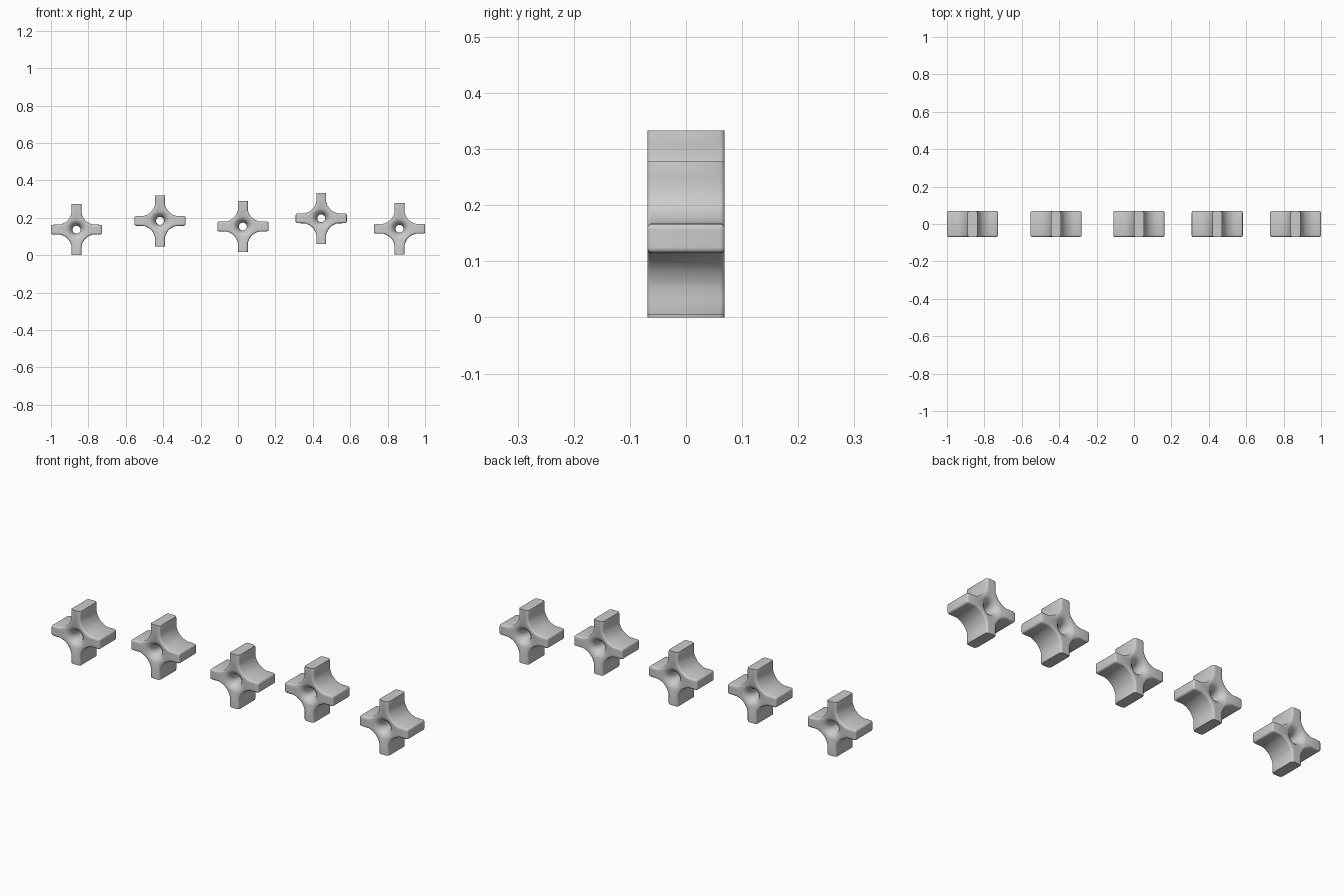
import bpy, bmesh, math
from mathutils import Vector

if "Cube" in bpy.data.objects:
    bpy.data.objects.remove(bpy.data.objects["Cube"])

grey = bpy.data.materials.new("light grey")
grey.diffuse_color = (0.6, 0.6, 0.6, 1)
grey.use_nodes = True
grey.node_tree.nodes["Principled BSDF"].inputs["Base Color"].default_value = grey.diffuse_color

DEPTH = 0.069       # half depth along y
TIP = 0.1365        # arm reach
HALF = 0.0265       # arm half thickness


def quarter():
    """Outline from the right tip round to the top tip (first quadrant)."""
    pts = [(TIP, 0.0), (TIP, HALF * 0.55), (TIP, HALF - 0.001), (0.11, HALF)]
    # concave web between two arms
    a, c, b = Vector((0.087, HALF)), Vector((0.062, 0.034)), Vector((0.048, 0.048))
    half_web = [a * (1 - t) ** 2 + c * 2 * t * (1 - t) + b * t * t
                for t in (0, 0.25, 0.5, 0.75, 1)]
    pts += [tuple(p) for p in half_web]
    pts += [(p.y, p.x) for p in reversed(half_web[:-1])]
    pts += [(HALF, 0.11), (HALF, TIP), (HALF * 0.55, TIP)]
    return pts


def outline():
    pts = []
    for k in range(4):
        q = quarter()
        if k % 2:       # mirrored quadrants keep the arms matching
            q = [(x, z) for z, x in reversed(q[1:] + [(0.0, TIP)])]
            q = [(z, x) for x, z in q]
            q = [(-x, z) for x, z in q] if k == 1 else [(x, -z) for x, z in reversed(quarter()[1:] + [(0.0, TIP)])]
        elif k == 2:
            q = [(-x, -z) for x, z in q]
        pts += q
    return pts


def build_piece(name, cx, cz):
    bm = bmesh.new()
    flat = outline()
    n = len(flat)

    def ring(y, radius=None):
        out = []
        for x, z in flat:
            s = 1 if radius is None else radius / math.hypot(x, z)
            out.append(bm.verts.new((x * s, y, z * s)))
        return out

    # front rim, round dimple, through hole, back dimple, back rim
    rings = [ring(-DEPTH)]
    for radius, y in ((0.054, DEPTH), (0.043, 0.065), (0.033, 0.056),
                      (0.025, 0.042), (0.021, 0.025)):
        rings.append(ring(-y, radius))
    for radius, y in ((0.021, 0.025), (0.025, 0.042), (0.033, 0.056),
                      (0.043, 0.065), (0.054, DEPTH)):
        rings.append(ring(y, radius))
    rings.append(ring(DEPTH))
    for a, b in zip(rings, rings[1:] + rings[:1]):
        for i in range(n):
            j = (i + 1) % n
            bm.faces.new((a[i], a[j], b[j], b[i]))
    bmesh.ops.recalc_face_normals(bm, faces=bm.faces)

    # round the rims and side-arm tips, leave the upright tips crisp
    def rounded(e):
        p, q = (v.co for v in e.verts)
        if abs(p.z) > TIP - 1e-4 and abs(q.z) > TIP - 1e-4:
            return False
        rim = all(abs(abs(c.y) - DEPTH) < 1e-5 and p.y * q.y > 0 for c in (p, q))
        outer = all(math.hypot(c.x, c.z) > 0.06 for c in (p, q))
        corner = all(abs(c.x) > TIP - 1e-4 and abs(c.z) > HALF * 0.9 for c in (p, q))
        if corner:
            return True
        return rim and outer and e.calc_face_angle(0) > 1.0
    bmesh.ops.bevel(bm, geom=[e for e in bm.edges if rounded(e)], offset=0.008,
                    segments=3, profile=0.5, affect='EDGES', clamp_overlap=True)

    mesh = bpy.data.meshes.new(name)
    bm.to_mesh(mesh)
    bm.free()
    mesh.materials.append(grey)
    ob = bpy.data.objects.new(name, mesh)
    ob.location = (cx, 0, cz)
    bpy.context.collection.objects.link(ob)
    bpy.ops.object.select_all(action='DESELECT')
    ob.select_set(True)
    bpy.context.view_layer.objects.active = ob
    bpy.ops.object.shade_smooth_by_angle(angle=math.radians(40))


# five cross pieces in a staggered row
for i, (cx, cz) in enumerate(((-0.8635, 0.1365), (-0.417, 0.183), (0.026, 0.153),
                              (0.445, 0.197), (0.8635, 0.141))):
    build_piece(f"cross_piece_{i + 1}", cx, cz)
